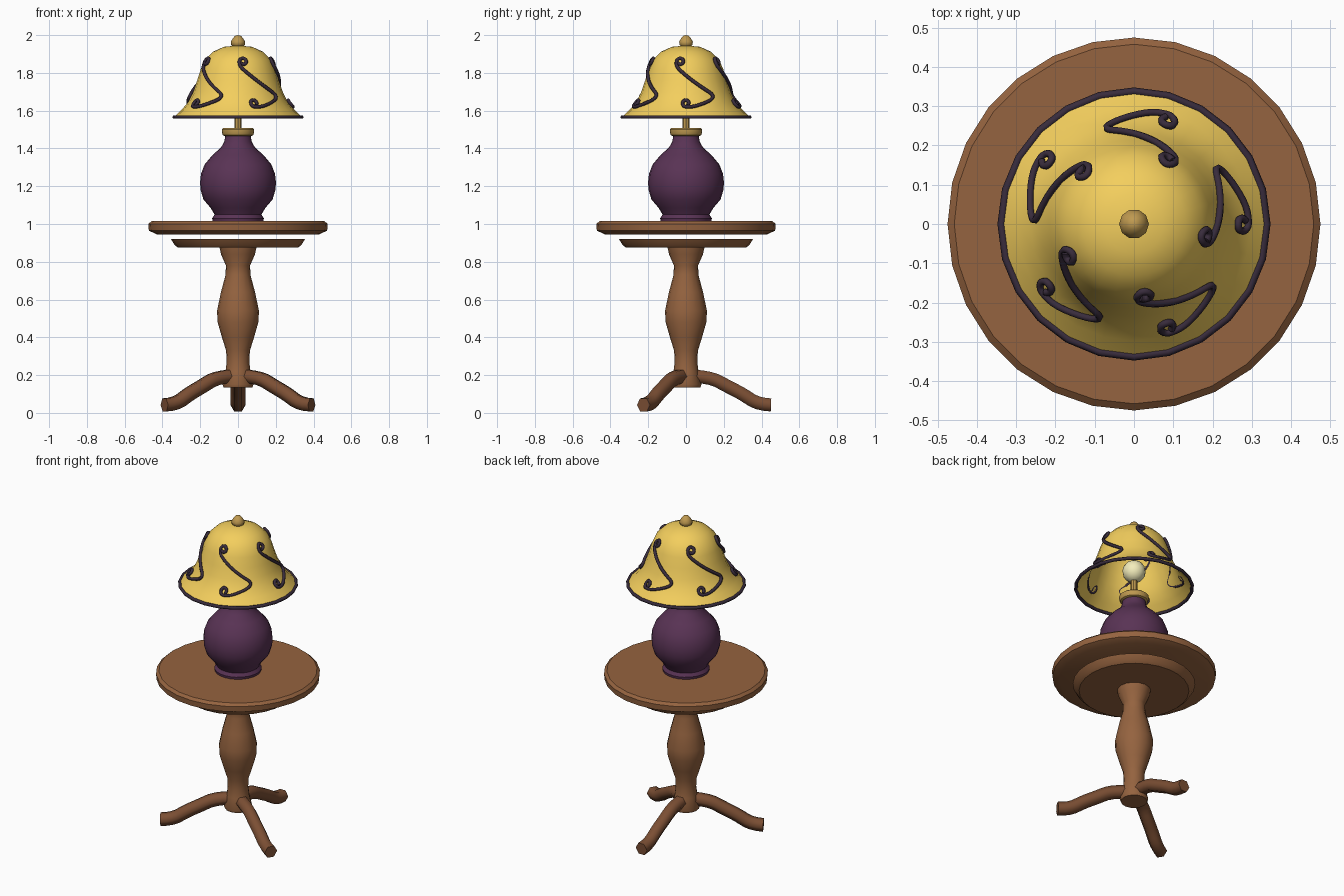
import bpy, bmesh, math
from math import sin, cos, pi, radians

if "Cube" in bpy.data.objects:
    bpy.data.objects.remove(bpy.data.objects["Cube"])


def material(name, rgb):
    m = bpy.data.materials.new(name)
    m.diffuse_color = (*rgb, 1)
    m.use_nodes = True
    m.node_tree.nodes["Principled BSDF"].inputs["Base Color"].default_value = m.diffuse_color
    return m


WOOD = material("wood", (0.30, 0.125, 0.05))
DARK_WOOD = material("dark_wood", (0.20, 0.078, 0.034))
PURPLE = material("purple_glaze", (0.10, 0.033, 0.09))
YELLOW = material("yellow_shade", (0.90, 0.62, 0.11))
DARK = material("dark_trim", (0.04, 0.025, 0.045))
BRASS = material("brass", (0.52, 0.32, 0.08))
CREAM = material("cream_glass", (0.90, 0.85, 0.50))


def finish(ob, mat, angle):
    ob.data.materials.clear()
    ob.data.materials.append(mat)
    bpy.ops.object.select_all(action='DESELECT')
    ob.select_set(True)
    bpy.context.view_layer.objects.active = ob
    bpy.ops.object.shade_smooth_by_angle(angle=radians(angle))
    return ob


def lathe(name, profile, sides, mat, closed=True, angle=35):
    """Revolve (radius, z) points, listed bottom to top, around z."""
    bm = bmesh.new()
    rings = []
    for r, z in profile:
        if r == 0:
            rings.append([bm.verts.new((0, 0, z))])
        else:
            rings.append([bm.verts.new((r * cos(2 * pi * i / sides), r * sin(2 * pi * i / sides), z))
                          for i in range(sides)])
    for a, b in zip(rings, rings[1:]):
        for i in range(sides):
            j = (i + 1) % sides
            if len(a) == 1:
                bm.faces.new((a[0], b[j], b[i]))
            elif len(b) == 1:
                bm.faces.new((a[i], a[j], b[0]))
            else:
                bm.faces.new((a[i], a[j], b[j], b[i]))
    if closed:
        if len(rings[0]) > 1:
            bm.faces.new(rings[0][::-1])
        if len(rings[-1]) > 1:
            bm.faces.new(rings[-1])
    me = bpy.data.meshes.new(name)
    bm.to_mesh(me)
    bm.free()
    ob = bpy.data.objects.new(name, me)
    bpy.context.collection.objects.link(ob)
    return finish(ob, mat, angle)


def tube(name, points, radius, mat, bevel_res=1, res=3, cyclic=False, angle=65):
    cu = bpy.data.curves.new(name, 'CURVE')
    cu.dimensions = '3D'
    cu.bevel_depth = radius
    cu.bevel_resolution = bevel_res
    cu.use_fill_caps = True
    sp = cu.splines.new('POLY' if cyclic else 'NURBS')
    sp.points.add(len(points) - 1)
    for p, co in zip(sp.points, points):
        p.co = (*co, 1)
    sp.use_cyclic_u = cyclic
    if not cyclic:
        sp.order_u = 3
        sp.use_endpoint_u = True
        sp.resolution_u = res
    ob = bpy.data.objects.new(name, cu)
    bpy.context.collection.objects.link(ob)
    bpy.ops.object.select_all(action='DESELECT')
    ob.select_set(True)
    bpy.context.view_layer.objects.active = ob
    bpy.ops.object.convert(target='MESH')
    return finish(bpy.context.object, mat, angle)


# Table: top, plate beneath it (with a small gap) and turned column
lathe("table_top", [(0.43, 0.945), (0.472, 0.965), (0.475, 1.0), (0.458, 1.015)], 28, WOOD)
lathe("under_plate", [(0.318, 0.875), (0.335, 0.888), (0.355, 0.92)], 28, WOOD)
lathe("column", [(0.076, 0.135), (0.082, 0.15), (0.066, 0.22), (0.06, 0.27), (0.063, 0.33),
                 (0.085, 0.40), (0.108, 0.48), (0.111, 0.54), (0.09, 0.64), (0.066, 0.73),
                 (0.064, 0.78), (0.09, 0.84), (0.098, 0.878)], 16, WOOD)

# Three splayed legs
for k, a in enumerate((90, 210, 330)):
    c, s = cos(radians(a)), sin(radians(a))
    path = [(0.03, 0.195), (0.13, 0.19), (0.22, 0.14), (0.30, 0.10), (0.38, 0.045), (0.45, 0.042)]
    tube(f"leg_{k + 1}", [(r * c, r * s, z) for r, z in path], 0.04, DARK_WOOD)

# Lamp body, brass collar, stem and bulb
lathe("lamp_body", [(0.134, 1.014), (0.137, 1.03), (0.124, 1.05), (0.145, 1.085), (0.183, 1.13),
                    (0.198, 1.18), (0.201, 1.22), (0.196, 1.265), (0.177, 1.315), (0.135, 1.365),
                    (0.09, 1.405), (0.073, 1.435), (0.066, 1.475)], 24, PURPLE)
lathe("brass_collar", [(0.068, 1.465), (0.08, 1.47), (0.086, 1.485), (0.086, 1.5), (0.078, 1.507)],
      20, BRASS)
lathe("stem", [(0.019, 1.50), (0.019, 1.63)], 8, BRASS)
lathe("bulb", [(0.068 * sin(pi * i / 8), 1.67 - 0.068 * cos(pi * i / 8)) if 0 < i < 8
               else (0, 1.67 + (-0.068 if i == 0 else 0.068)) for i in range(9)], 12, CREAM)

# Bell-shaped open shade, dark rim and finial
SHADE = [(0.338, 1.565), (0.298, 1.605), (0.264, 1.645), (0.237, 1.70), (0.216, 1.76),
         (0.197, 1.82), (0.175, 1.87), (0.132, 1.912), (0.075, 1.938), (0, 1.945)]
lathe("shade", SHADE, 24, YELLOW, closed=False, angle=60)
tube("shade_rim", [(0.338 * cos(2 * pi * i / 24), 0.338 * sin(2 * pi * i / 24), 1.566)
                   for i in range(24)], 0.01, DARK, cyclic=True)
lathe("finial", [(0.02, 1.935), (0.036, 1.948), (0.038, 1.965), (0.028, 1.982), (0.016, 1.996), (0, 2.0)],
      10, BRASS, angle=50)


# Scrolled vines laid on the shade, five times around
def shade_radius(z):
    for (r0, z0), (r1, z1) in zip(SHADE, SHADE[1:]):
        if z0 <= z <= z1:
            return r0 + (r1 - r0) * (z - z0) / (z1 - z0)
    return SHADE[0][0]


def curl(angle, z, turns, radii):
    """Spiral drawn in (degrees, z) on the shade around a centre."""
    n = 9
    out = []
    for i in range(n):
        t = radians(turns[0] + (turns[1] - turns[0]) * i / (n - 1))
        r = radii[0] + (radii[1] - radii[0]) * i / (n - 1)
        out.append((angle + math.degrees(r * cos(t) / shade_radius(z)), z + r * sin(t)))
    return out


scroll = curl(-9.5, 1.86, (-150, 195), (0.014, 0.021))
scroll += [(-14, 1.83), (-3, 1.795), (10, 1.755), (24, 1.715), (35, 1.685), (32, 1.66), (21, 1.64), (9, 1.622)]
scroll += curl(0, 1.64, (-80, -420), (0.021, 0.014))
for k in range(5):
    pts = []
    for a, z in scroll:
        t = radians(a + 72 * k)
        r = shade_radius(z) + 0.007
        pts.append((r * cos(t), r * sin(t), z))
    tube(f"vine_{k + 1}", pts, 0.0095, DARK)
